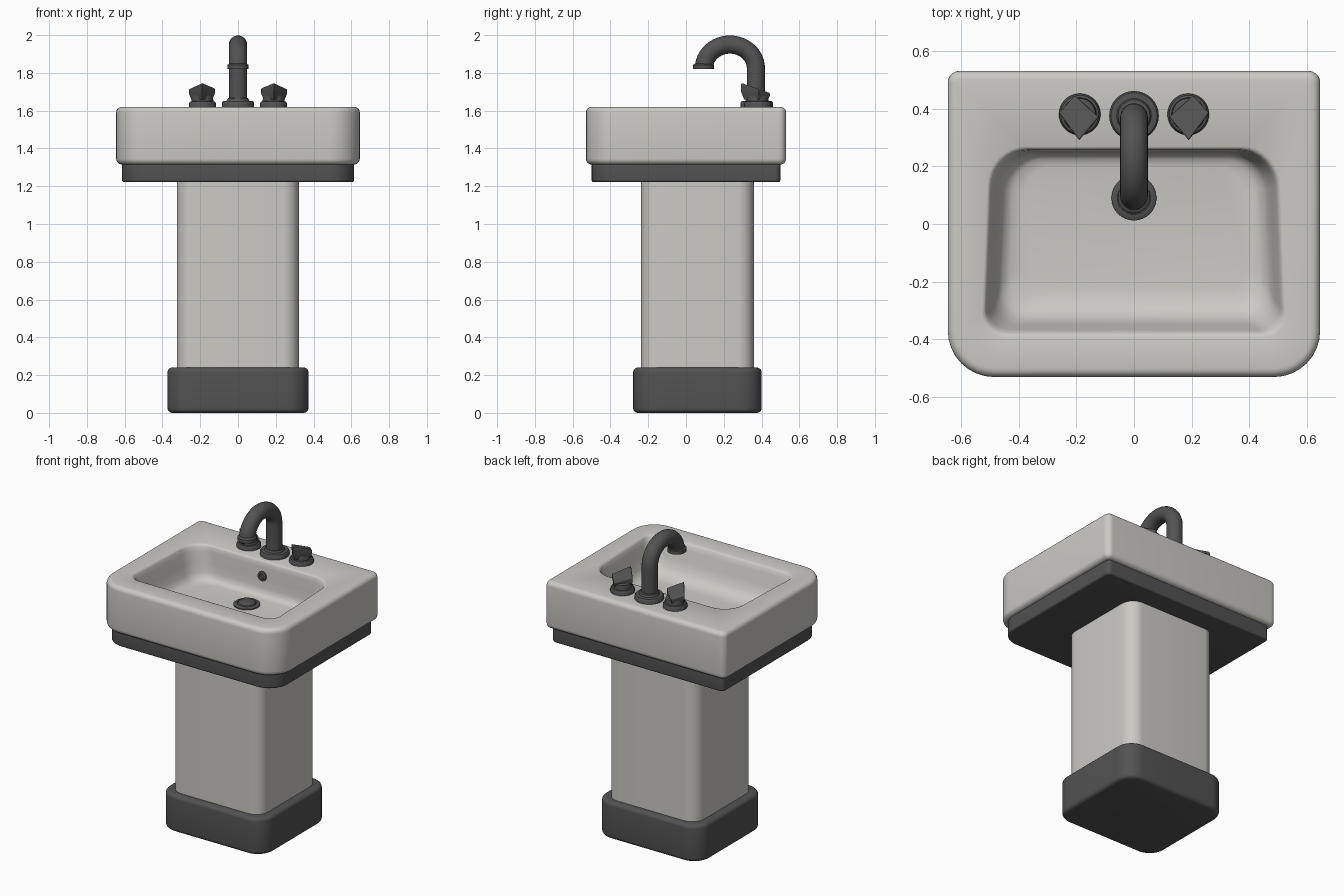
import bpy, bmesh, math
from mathutils import Vector

if "Cube" in bpy.data.objects:
    bpy.data.objects.remove(bpy.data.objects["Cube"])

def material(name, rgb):
    m = bpy.data.materials.new(name)
    m.diffuse_color = (*rgb, 1)
    m.use_nodes = True
    m.node_tree.nodes["Principled BSDF"].inputs["Base Color"].default_value = m.diffuse_color
    return m

ceramic = material("warm_white_ceramic", (0.60, 0.59, 0.555))
dark = material("dark_grey", (0.085, 0.085, 0.085))

def finish(name, bm, mat, angle=40):
    bmesh.ops.recalc_face_normals(bm, faces=bm.faces)
    me = bpy.data.meshes.new(name)
    bm.to_mesh(me)
    bm.free()
    ob = bpy.data.objects.new(name, me)
    bpy.context.collection.objects.link(ob)
    me.materials.append(mat)
    bpy.context.view_layer.objects.active = ob
    ob.select_set(True)
    bpy.ops.object.shade_smooth_by_angle(angle=math.radians(angle))
    ob.select_set(False)
    return ob

def loft(name, rings, mat, angle=40):
    """Skin closed rings of equal point count and cap both ends."""
    bm = bmesh.new()
    vs = [[bm.verts.new(p) for p in r] for r in rings]
    n = len(vs[0])
    for a, b in zip(vs, vs[1:]):
        for i in range(n):
            j = (i + 1) % n
            bm.faces.new((a[i], a[j], b[j], b[i]))
    bm.faces.new(vs[0])
    bm.faces.new(vs[-1])
    return finish(name, bm, mat, angle)

def rrect(hx, y0, y1, rf, rb, z, taper=0.0, seg=8):
    """Rounded rectangle ring; rf / rb are the front / back corner radii."""
    pts = []
    for cx, cy, r, a0 in ((hx - rb, y1 - rb, rb, 0), (-hx + rb, y1 - rb, rb, 90),
                          (-hx + rf, y0 + rf, rf, 180), (hx - rf, y0 + rf, rf, 270)):
        for i in range(seg + 1):
            a = math.radians(a0 + 90 * i / seg)
            x, y = cx + r * math.cos(a), cy + r * math.sin(a)
            pts.append((x * (1 - taper * (y - y0) / (y1 - y0)), y, z))
    return pts

def soft_box(hx, y0, y1, rf, rb, z0, z1, bev, seg=5):
    """Rings of a rounded box with softened top and bottom edges."""
    rings = []
    for zc, start in ((z0 + bev, -90), (z1 - bev, 0)):
        for i in range(seg + 1):
            a = math.radians(start + 90 * i / seg)
            d = bev * (1 - math.cos(a))
            rings.append(rrect(hx - d, y0 + d, y1 - d, max(rf - d, .004),
                               max(rb - d, .004), zc + bev * math.sin(a)))
    return rings

def lathe(name, profile, mat, loc=(0, 0, 0), n=32):
    rings = [[(loc[0] + r * math.cos(2 * math.pi * i / n),
               loc[1] + r * math.sin(2 * math.pi * i / n), loc[2] + z)
              for i in range(n)] for r, z in profile]
    return loft(name, rings, mat)

# Foot, column and underside slab
loft("base_foot", soft_box(.373, -.28, .40, .11, .11, 0, .24, .025), dark)
loft("pedestal_column", [rrect(.323, -.238, .36, .085, .085, z) for z in (.2, 1.24)], ceramic)
loft("under_slab", soft_box(.615, -.50, .50, .13, .03, 1.222, 1.33, .012), dark)

# Basin: outer shell followed over the rim and down into the bowl
bowl = [  # half width, front y, back y, front radius, back radius, z, taper
    (.530, -.392, .268, .08, .13, 1.620, .05),
    (.522, -.384, .262, .08, .13, 1.617, .05),
    (.516, -.376, .257, .08, .13, 1.608, .05),
    (.508, -.366, .254, .08, .13, 1.580, .05),
    (.492, -.350, .250, .09, .13, 1.510, .05),
    (.478, -.330, .246, .10, .13, 1.455, .05),
    (.462, -.305, .240, .10, .12, 1.425, .05),
    (.435, -.270, .225, .10, .11, 1.408, .05),
    (.395, -.230, .200, .09, .10, 1.402, .05)]
shell = soft_box(.645, -.53, .53, .16, .04, 1.315, 1.62, .03)
loft("basin", shell + [rrect(*b) for b in bowl], ceramic, 60)

# Drain and overflow
lathe("drain", [(.078, -.01), (.078, .006), (.070, .012), (.058, .012), (.054, .008),
                (.05, .016), (.03, .022), (.008, .024)], dark, (0, .09, 1.402))
over = lathe("overflow", [(.03, -.02), (.03, .008), (.024, .012), (.018, .012),
                          (.015, .004), (.004, .004)], dark, n=20)
over.rotation_euler = (math.radians(90), 0, 0)
over.location = (0, .25, 1.525)

# Spout: a tube swept along a riser and a half ellipse
path = [Vector((0, .37, z)) for z in (1.62, 1.72, 1.80)]
for i in range(25):
    a = math.pi * i / 24
    path.append(Vector((0, .2325 + .1375 * math.cos(a), 1.825 + .125 * math.sin(a))))
rings = []
for i, p in enumerate(path):
    t = (path[min(i + 1, len(path) - 1)] - path[max(i - 1, 0)]).normalized()
    side = Vector((1, 0, 0))
    up = t.cross(side)
    rings.append([p + .048 * (side * math.cos(b) + up * math.sin(b))
                  for b in (2 * math.pi * k / 24 for k in range(24))])
loft("spout", rings, dark)
lathe("spout_tip", [(.03, .004), (.048, .004), (.056, 0), (.056, .022), (.046, .03)],
      dark, (0, .093, 1.82))
lathe("spout_collar", [(.086, -.005), (.086, .022), (.08, .03), (.06, .032), (.055, .045),
                       (.045, .048)], dark, (0, .375, 1.62))

# Taps: round foot with a tilted diamond handle, mirrored
for s, side in ((-1, "left"), (1, "right")):
    lathe(side + "_tap_foot", [(.072, -.005), (.072, .018), (.066, .028), (.058, .03),
                               (.055, .06), (.045, .065)], dark, (s * .188, .38, 1.62))
    c = Vector((s * .19, .375, 0))
    tips = [(s * .07, .01), (s * .015, .07), (s * -.068, -.005), (0, -.085)]
    def ring(scale, z, slope):
        return [(c.x + x * scale, c.y + y * scale, z - slope * y) for x, y in tips]
    handle = loft(side + "_tap_handle", [ring(.80, 1.655, .05), ring(1, 1.69, .15),
                                         ring(1, 1.714, .33), ring(.93, 1.718, .33)], dark, 25)
    bev = handle.modifiers.new("soft_edges", "BEVEL")
    bev.width = .006
    bev.segments = 2
